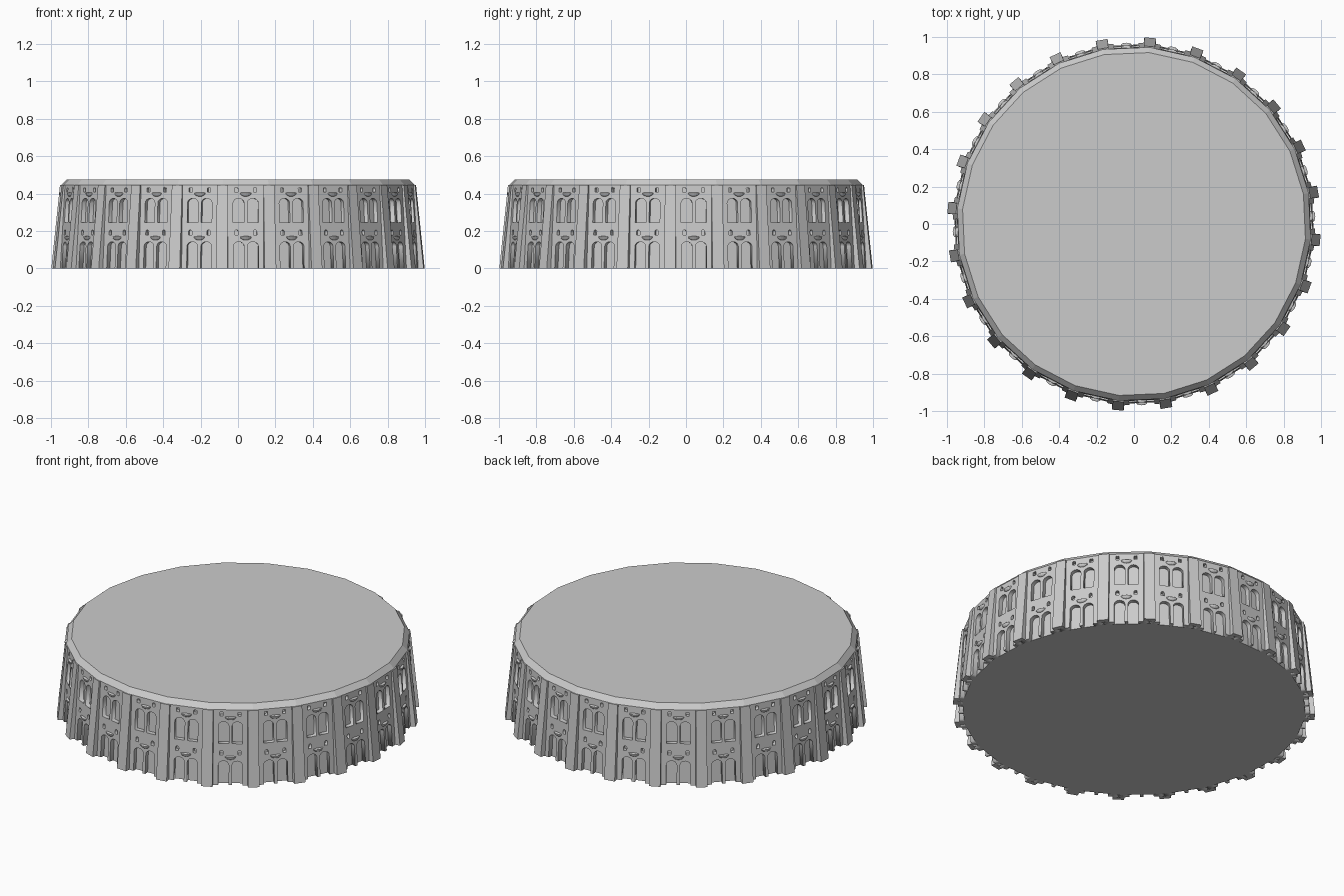
import bpy, bmesh, math

if "Cube" in bpy.data.objects:
    bpy.data.objects.remove(bpy.data.objects["Cube"])

BAYS = 24
STEP = math.radians(15)
BAY0 = math.radians(2.5)      # centre of the first bay
H, EAVE = 0.475, 0.445        # total height, top of piers


def wall_r(z):
    # leaning outer face of the arcade wall
    return 0.966 - 0.026 * z / EAVE


def make_object(name, bm):
    bmesh.ops.recalc_face_normals(bm, faces=bm.faces)
    me = bpy.data.meshes.new(name)
    bm.to_mesh(me)
    bm.free()
    return me


def repeat(name, me, offset):
    for i in range(BAYS):
        ob = bpy.data.objects.new(f"{name}_{i + 1}", me)
        ob.rotation_euler.z = BAY0 + offset + i * STEP
        bpy.context.collection.objects.link(ob)


def arch(cx, z0, z1, hw, rise, n=8):
    # arch outline, from bottom left over the top to bottom right
    pts = [(cx - hw, z0)]
    for i in range(n + 1):
        a = math.pi - math.pi * i / n
        pts.append((cx + hw * math.cos(a), z1 - rise + rise * math.sin(a)))
    return pts + [(cx + hw, z0)]


# Core drum: recess back wall, sloped cornice and flat roof
bm = bmesh.new()
rings = []
for r, z in [(0.940, 0), (0.915, 0.43), (0.940, 0.43), (0.940, EAVE), (0.912, H)]:
    c = r / math.cos(STEP / 2)
    rings.append([bm.verts.new((c * math.cos(BAY0 + (i + .5) * STEP),
                                c * math.sin(BAY0 + (i + .5) * STEP), z))
                  for i in range(BAYS)])
for a, b in zip(rings, rings[1:]):
    for i in range(BAYS):
        j = (i + 1) % BAYS
        bm.faces.new((a[i], a[j], b[j], b[i]))
bm.faces.new(rings[0])
bm.faces.new(rings[-1])
core = bpy.data.objects.new("core_drum", make_object("core_drum", bm))
bpy.context.collection.objects.link(core)

# Arcade wall panel: filled curve with arched openings and small windows
ARCH_X, ARCH_W = 0.038, 0.029
W = 0.124
outline = [(-W, 0)] + arch(-ARCH_X, 0, 0.142, ARCH_W, 0.024) \
    + arch(ARCH_X, 0, 0.142, ARCH_W, 0.024) + [(W, 0), (W, EAVE), (-W, EAVE)]
loops = [outline]
for s in (-1, 1):
    loops.append(arch(s * ARCH_X, 0.245, 0.374, ARCH_W, 0.024))
    for z in (0.178, 0.408):
        loops.append(arch(s * 0.05, z, z + 0.027, 0.009, 0.008, 6))
cu = bpy.data.curves.new("arcade_profile", 'CURVE')
cu.dimensions = '2D'
cu.fill_mode = 'BOTH'
cu.extrude = 0.013
for pts in loops:
    sp = cu.splines.new('POLY')
    sp.points.add(len(pts) - 1)
    for p, (x, y) in zip(sp.points, pts):
        p.co = (x, y, 0, 1)
    sp.use_cyclic_u = True
tmp = bpy.data.objects.new("arcade_helper", cu)
bpy.context.collection.objects.link(tmp)
dg = bpy.context.evaluated_depsgraph_get()
panel = bpy.data.meshes.new_from_object(tmp.evaluated_get(dg))
bpy.data.objects.remove(tmp)
for v in panel.vertices:
    u, z, d = v.co
    v.co = (wall_r(z) - 0.013 + d, u, z)
repeat("arcade_wall", panel, 0)

# Piers between the bays, leaning and tapering
bm = bmesh.new()
bmesh.ops.create_cube(bm, size=1)
for v in bm.verts:
    top, out = v.co.z > 0, v.co.x > 0
    hw = 0.029 if top else 0.032
    r = (0.953 if top else 0.999) if out else 0.90
    v.co = (r, hw if v.co.y > 0 else -hw, EAVE if top else 0)
repeat("pier", make_object("pier", bm), STEP / 2)

# Half-bowl brackets above each pair of arches
bm = bmesh.new()
for z in (0.168, 0.402):
    made = bmesh.ops.create_uvsphere(bm, u_segments=12, v_segments=8, radius=1)
    for v in made["verts"]:
        x, y, h = v.co
        v.co = (wall_r(z) + 0.014 * x, 0.03 * y, z + (0.018 * h if h < 0 else 0.004 * h))
repeat("bowl_bracket", make_object("bowl_bracket", bm), 0)
